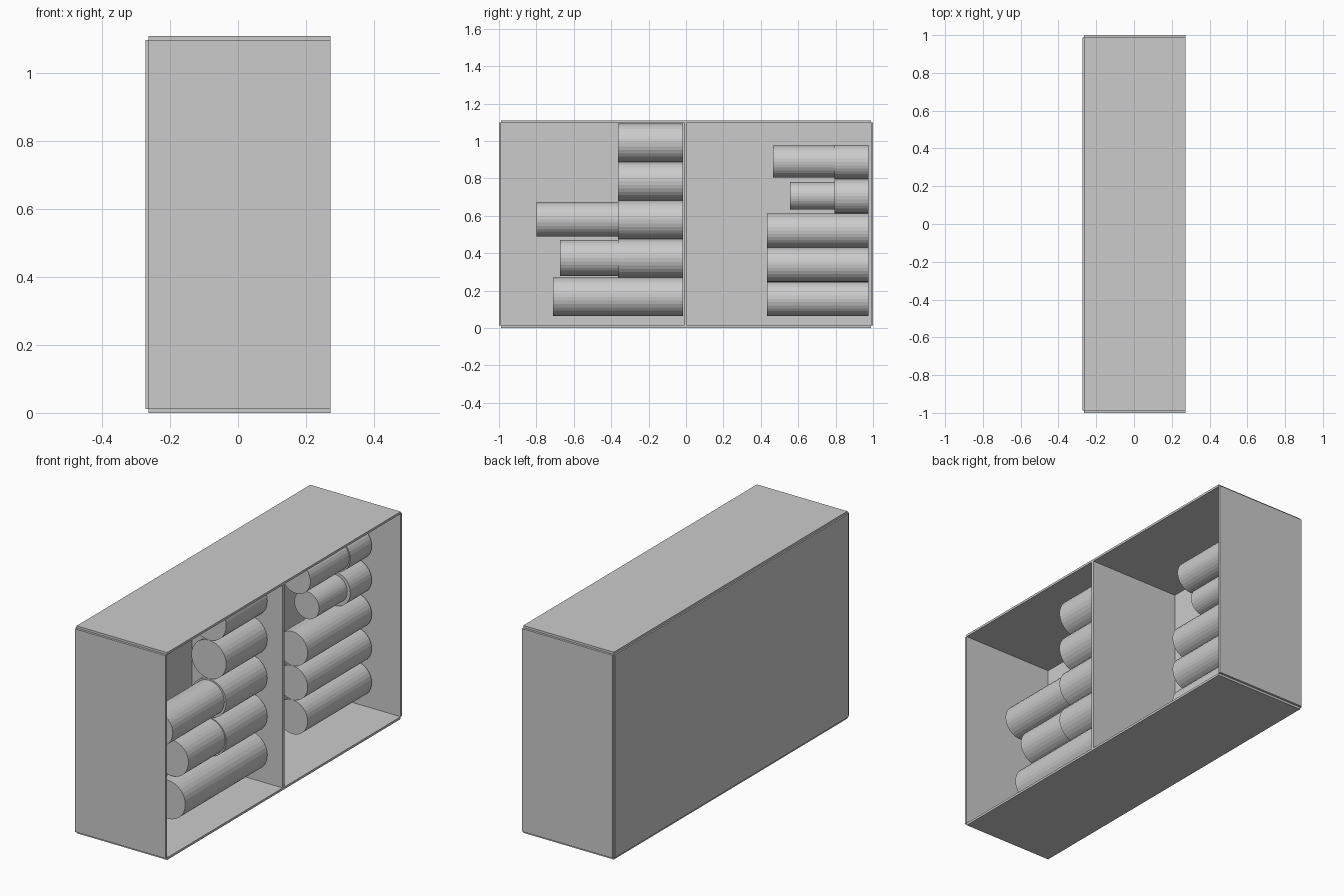
import bpy
from math import pi

cube = bpy.data.objects.get("Cube")
if cube:
    bpy.data.objects.remove(cube, do_unlink=True)

grey = bpy.data.materials.new("light_grey")
grey.use_nodes = True
colour = (0.6, 0.6, 0.6, 1)
grey.diffuse_color = colour
grey.node_tree.nodes["Principled BSDF"].inputs["Base Color"].default_value = colour

W, D, H = 0.272, 1.0, 1.11   # half width, half length, height
T = 0.012                    # panel thickness
B = 0.008                    # back panel thickness


def panel(name, low, high):
    """Box between two opposite corners."""
    bpy.ops.mesh.primitive_cube_add(size=1)
    ob = bpy.context.object
    ob.name = name
    ob.location = [(a + b) / 2 for a, b in zip(low, high)]
    ob.scale = [b - a for a, b in zip(low, high)]
    bpy.ops.object.transform_apply(location=False, rotation=False)
    ob.data.materials.append(grey)


def roll(name, x, z, radius, start, end):
    """Faceted cylinder lying along y."""
    bpy.ops.mesh.primitive_cylinder_add(
        vertices=32, radius=radius, depth=end - start,
        location=(x, (start + end) / 2, z), rotation=(pi / 2, 0, 0))
    ob = bpy.context.object
    ob.name = name
    ob.data.materials.append(grey)


# Open-sided case: five panels that meet at stepped corners, plus a divider
panel("bottom_panel", (B - W, T - D, 0), (W, D - T, T))
panel("top_panel", (B - W, T - D, H - T), (W, D - T, H))
panel("front_panel", (B - W, -D, T), (W, T - D, H - T))
panel("back_end_panel", (B - W, D - T, T), (W, D, H - T))
panel("closed_side_panel", (-W, T - D, T), (B - W, D - T, H - T))
panel("divider", (B - W, -0.01, T), (W, 0.006, H - T))


def stack(name, x, radius, end, starts, extras):
    """Column of touching rolls; extras are thinner coaxial extensions."""
    for i, start in enumerate(starts):
        z = 0.064 + radius * (2 * i + 1)
        roll(f"{name}_roll_{i + 1}", x, z, radius, start, end)
        if i in extras:
            thin, tip = extras[i]
            roll(f"{name}_extension_{i + 1}", x, z + 0.002, thin, tip, start + 0.01)


# Front compartment, then back compartment
stack("front", 0.082, 0.103, -0.016, [-0.71] + [-0.364] * 4,
      {1: (0.0965, -0.674), 2: (0.092, -0.80)})
stack("back", 0.018, 0.0915, 0.975, [0.433] * 3 + [0.794] * 2,
      {3: (0.0735, 0.556), 4: (0.0855, 0.465)})
